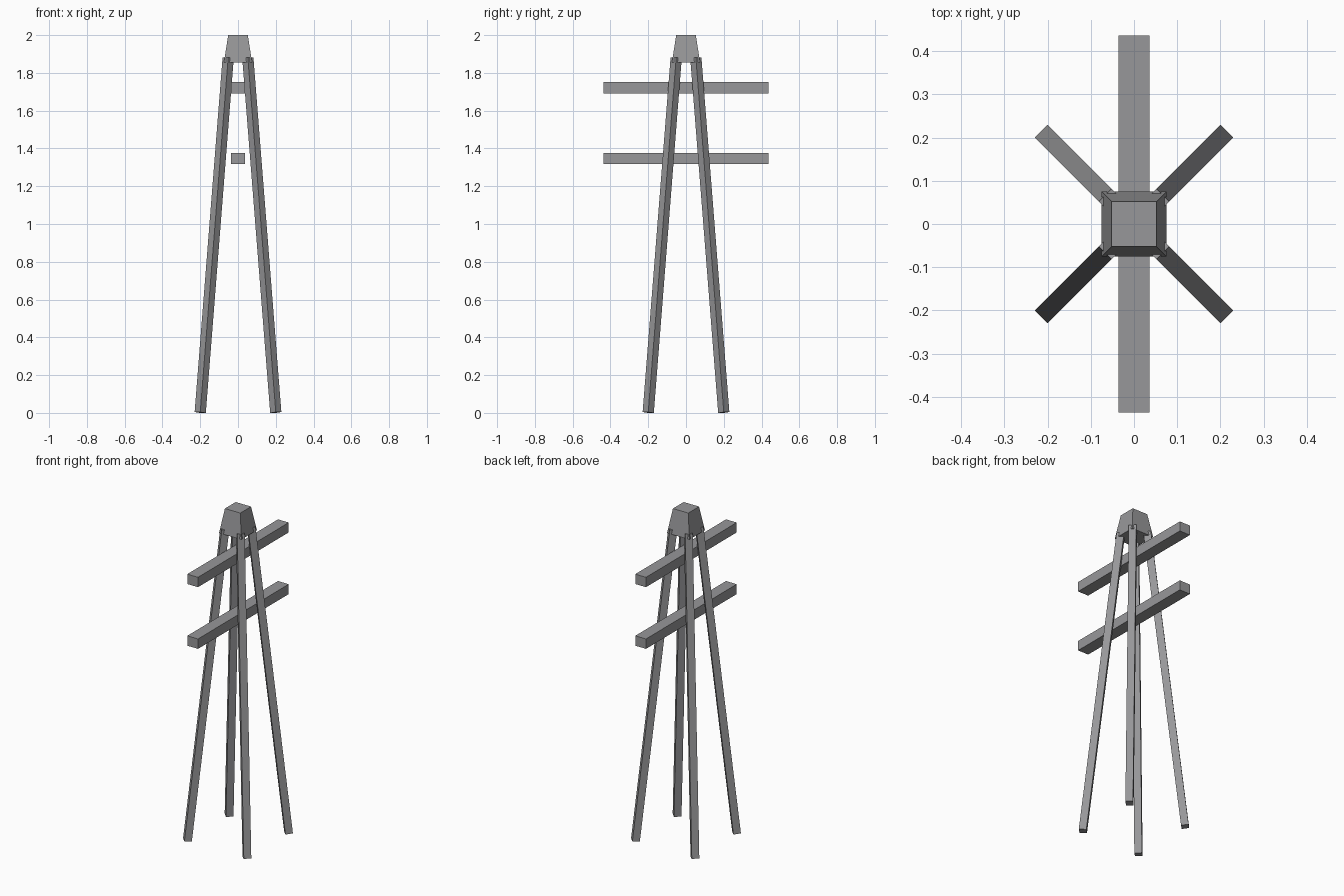
import bpy, bmesh
from mathutils import Vector, Matrix

if "Cube" in bpy.data.objects:
    bpy.data.objects.remove(bpy.data.objects["Cube"], do_unlink=True)

GREY = (0.31, 0.31, 0.32, 1)
mat = bpy.data.materials.new("weathered grey")
mat.use_nodes = True
mat.diffuse_color = GREY
mat.node_tree.nodes["Principled BSDF"].inputs["Base Color"].default_value = GREY


def box(name, size, matrix, taper=1.0):
    """Box centred on the matrix origin; taper scales its top face."""
    bm = bmesh.new()
    bmesh.ops.create_cube(bm, size=1)
    for v in bm.verts:
        if v.co.z > 0:
            v.co.x *= taper
            v.co.y *= taper
        v.co = Vector(a * b for a, b in zip(v.co, size))
    bm.transform(matrix)
    mesh = bpy.data.meshes.new(name)
    bm.to_mesh(mesh)
    bm.free()
    mesh.materials.append(mat)
    obj = bpy.data.objects.new(name, mesh)
    bpy.context.collection.objects.link(obj)
    return obj


# Four splayed legs, square in section and turned to face the diagonals
for side, sx in (("left", 1), ("right", -1)):
    for end, sy in (("front", -1), ("back", 1)):
        foot = Vector((0.2 * sx, 0.2 * sy, 0.002))
        head = Vector((0.052 * sx, 0.052 * sy, 1.88))
        up = (head - foot).normalized()
        across = Vector((-sy, sx, 0)).normalized()
        rot = Matrix((across, up.cross(across), up)).transposed().to_4x4()
        box(f"{end}_{side}_leg", (0.042, 0.042, (head - foot).length),
            Matrix.Translation((foot + head) / 2) @ rot)

# Two crossarms running front to back
for name, z in (("lower_crossarm", 1.347), ("upper_crossarm", 1.722)):
    box(name, (0.072, 0.872, 0.06), Matrix.Translation((0, 0, z)))

# Tapered cap joining the leg tops
box("top_cap", (0.15, 0.15, 0.146), Matrix.Translation((0, 0, 1.927)), 0.69)
